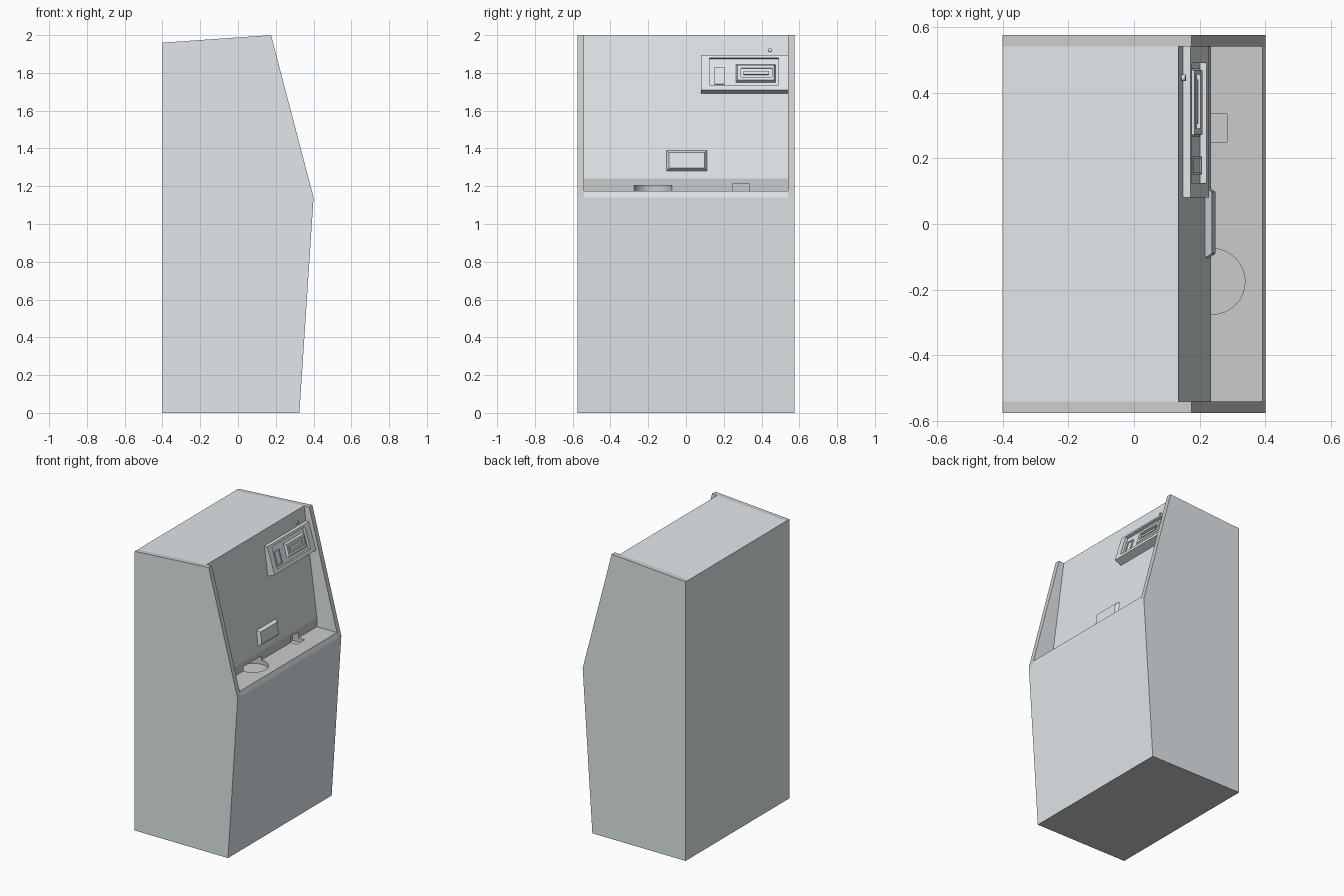
import bpy, bmesh, math
from mathutils import Vector

if "Cube" in bpy.data.objects:
    bpy.data.objects.remove(bpy.data.objects["Cube"])

def material(name, rgb):
    m = bpy.data.materials.new(name)
    m.diffuse_color = (*rgb, 1)
    m.use_nodes = True
    m.node_tree.nodes["Principled BSDF"].inputs["Base Color"].default_value = m.diffuse_color
    return m

PAINT = material("cool_grey_paint", (0.75, 0.80, 0.82))
TRIM = material("neutral_trim", (0.7, 0.7, 0.69))

def finish(name, bm):
    bmesh.ops.recalc_face_normals(bm, faces=bm.faces[:])
    me = bpy.data.meshes.new(name)
    bm.to_mesh(me)
    bm.free()
    ob = bpy.data.objects.new(name, me)
    bpy.context.collection.objects.link(ob)
    me.materials.append(PAINT)
    me.materials.append(TRIM)
    return ob

def loft(name, a, b):
    """Closed solid between two matching outlines."""
    bm = bmesh.new()
    va, vb = [bm.verts.new(p) for p in a], [bm.verts.new(p) for p in b]
    bm.faces.new(va)
    bm.faces.new(vb[::-1])
    for i in range(len(a)):
        j = (i + 1) % len(a)
        bm.faces.new((va[i], vb[i], vb[j], va[j]))
    return finish(name, bm)

def prism(name, profile, y0, y1):
    return loft(name, [(x, y0, z) for x, z in profile], [(x, y1, z) for x, z in profile])

def carve(ob, cutter):
    mod = ob.modifiers.new("cut", 'BOOLEAN')
    mod.object, mod.operation, mod.solver = cutter, 'DIFFERENCE', 'EXACT'
    bpy.context.view_layer.objects.active = ob
    bpy.ops.object.modifier_apply(modifier=mod.name)
    bpy.data.objects.remove(cutter)

def frame(low, high):
    """Sloped face from two (x, z) points: maps (y, z, depth) to space."""
    (xa, za), (xb, zb) = low, high
    n = Vector((zb - za, 0, xa - xb)).normalized()
    return lambda y, z, d: Vector((xa + (xb - xa) * (z - za) / (zb - za), y, z)) + n * d

def plate(name, at, y0, y1, z0, z1, d0, d1, inset=0.0):
    """Block on a sloped face, tapering by inset from depth d0 to d1."""
    def ring(d, i):
        return [at(y0+i, z0+i, d), at(y1-i, z0+i, d), at(y1-i, z1-i, d), at(y0+i, z1-i, d)]
    return loft(name, ring(d0, 0), ring(d1, inset))

def cylinder(name, r, depth, loc, direction, segments):
    bm = bmesh.new()
    bmesh.ops.create_cone(bm, cap_ends=True, segments=segments, radius1=r, radius2=r, depth=depth)
    bm.transform(Vector(direction).to_track_quat('Z', 'Y').to_matrix().to_4x4())
    bmesh.ops.translate(bm, verts=bm.verts[:], vec=loc)
    return finish(name, bm)

# Cabinet with sunken panel, shelf, cup recess and tray slot
cabinet = prism("cabinet", [(-.4, 0), (.325, 0), (.4, 1.14), (.175, 2), (-.4, 1.96)], -.575, .575)
carve(cabinet, prism("recess", [(.235, 1.175), (.7, 1.175), (.7, 2.2), (.109, 2.2), (.235, 1.24)], -.54, .54))
carve(cabinet, cylinder("cup", .1, .06, (.238, -.175, 1.175), (0, 0, 1), 32))
carve(cabinet, prism("slot", [(.19, 1.145), (.283, 1.145), (.283, 1.215), (.19, 1.215)], .25, .335))

# Neutral edges on the side walls, shelf and base
bm = bmesh.new()
bm.from_mesh(cabinet.data)
for y in (-.54, .54):
    bmesh.ops.bisect_plane(bm, geom=bm.verts[:] + bm.edges[:] + bm.faces[:], plane_co=(0, y, 0), plane_no=(0, 1, 0))
for f in bm.faces:
    c, n = f.calc_center_median(), f.normal
    rim = abs(c.y) > .541 and abs(n.y) < .5 and (c.z > 1.2)
    shelf = 1.1 < c.z < 1.25
    f.material_index = int(rim or shelf or n.z < -.9)
bm.to_mesh(cabinet.data)
bm.free()

panel = frame((.235, 1.24), (.135, 1.997))
front = frame((.228, 1.71), (.172, 1.895))

# Raised display on the panel
plate("display_block", panel, -.11, .118, 1.273, 1.395, -.01, .02, .02)

# Reader housing with a sunken face
reader = prism("reader_housing", [(.14, 1.895), (.172, 1.895), (.228, 1.71), (.176, 1.69), (.14, 1.69)], .08, .54)
carve(reader, plate("face_cut", front, .125, .49, 1.735, 1.88, -.02, .05))

# Slot bezel and key inside the reader
bezel = plate("slot_bezel", front, .265, .475, 1.755, 1.85, -.022, -.004, .008)
carve(bezel, plate("bezel_cut", front, .29, .455, 1.78, 1.828, -.018, .02))
plate("slot_lip", front, .305, .44, 1.795, 1.813, -.022, -.008)
key = plate("reader_key", front, .15, .205, 1.745, 1.835, -.022, -.012)
carve(key, plate("key_cut", front, .157, .198, 1.753, 1.827, -.017, .02))

# Small lamp above the reader
cylinder("lamp", .01, .02, panel(.445, 1.92, .002), (1, 0, .13), 12)
